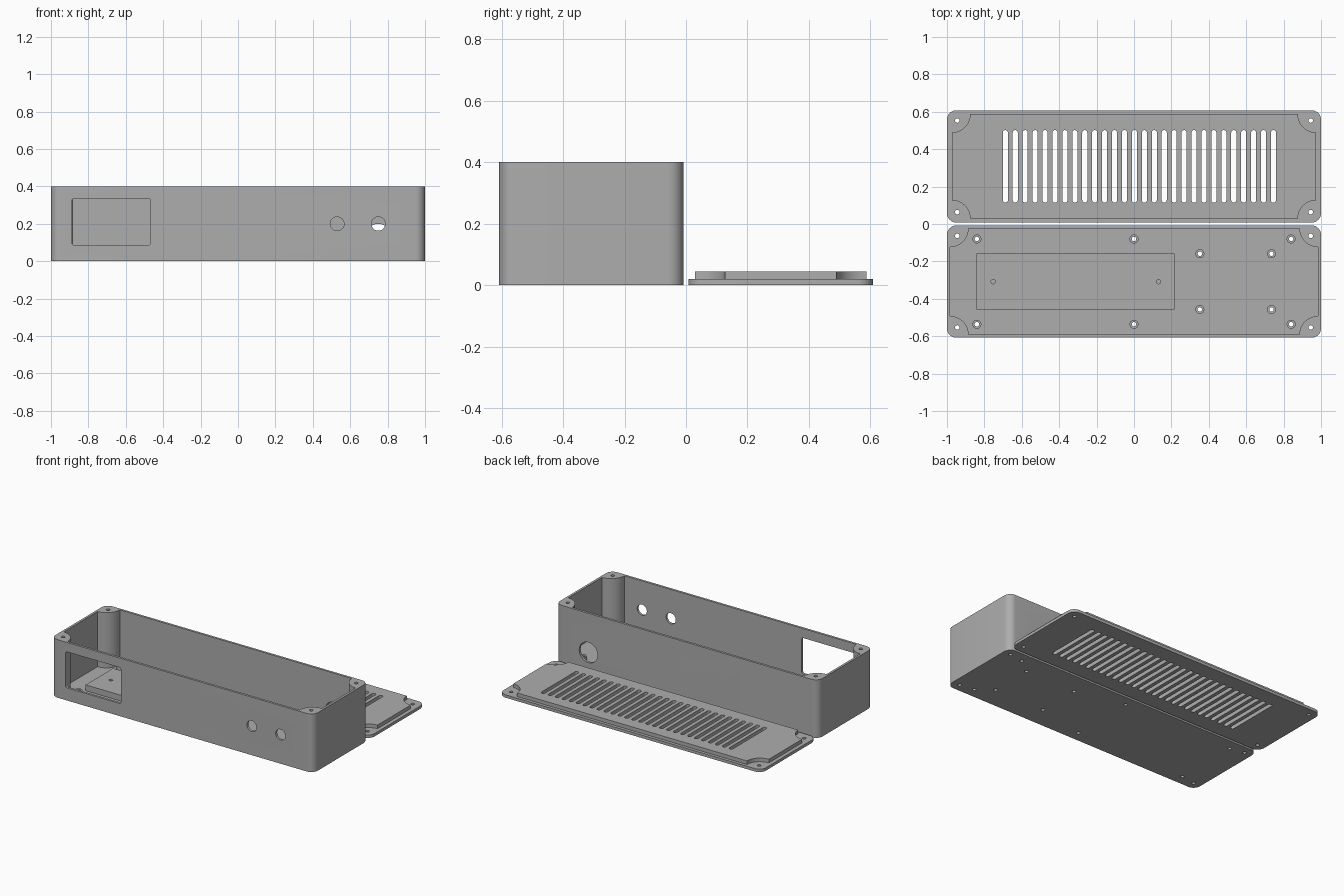
import bpy, bmesh, math
from mathutils import Vector

if "Cube" in bpy.data.objects:
    bpy.data.objects.remove(bpy.data.objects["Cube"])

grey = bpy.data.materials.new("matte grey")
grey.diffuse_color = (0.42, 0.42, 0.42, 1)
grey.use_nodes = True
grey.node_tree.nodes["Principled BSDF"].inputs["Base Color"].default_value = grey.diffuse_color

CY = 0.308            # distance of each part's centre from y = 0
HX, HY = 1.0, 0.30    # half size of the footprint
WALL, FLOOR, TOP = 0.016, 0.02, 0.4
SCREW = 0.055         # screw inset from the edges


def rounded(hx, hy, r, n=8):
    """Outline of a rounded rectangle."""
    pts = []
    for k, (sx, sy) in enumerate([(1, 1), (-1, 1), (-1, -1), (1, -1)]):
        for i in range(n + 1):
            a = math.pi / 2 * (k + i / n)
            pts.append((sx * (hx - r) + r * math.cos(a), sy * (hy - r) + r * math.sin(a)))
    return pts


def notched(hx, hy, r, n=12):
    """Outline of a rectangle with a concave quarter circle at each corner."""
    pts = []
    for k, (sx, sy) in enumerate([(1, 1), (-1, 1), (-1, -1), (1, -1)]):
        for i in range(n + 1):
            a = math.pi / 2 * (k + 3 - i / n) + math.pi
            a = math.pi / 2 * (k + 3) - math.pi / 2 * i / n
            pts.append((sx * hx + r * math.cos(a), sy * hy + r * math.sin(a)))
    return pts


def circle(r, n=24):
    return [(r * math.cos(2 * math.pi * i / n), r * math.sin(2 * math.pi * i / n)) for i in range(n)]


def extrude(bm, pts, lo, hi, at=(0, 0), axis="z"):
    """Add a prism from an outline; axis y maps the outline to x and z."""
    def put(p, h):
        x, y = p[0] + at[0], p[1] + at[1]
        return (x, y, h) if axis == "z" else (x, h, y)
    a = [bm.verts.new(put(p, lo)) for p in pts]
    b = [bm.verts.new(put(p, hi)) for p in pts]
    n = len(pts)
    faces = [bm.faces.new(a[::-1]), bm.faces.new(b)]
    faces += [bm.faces.new((a[i], a[(i + 1) % n], b[(i + 1) % n], b[i])) for i in range(n)]
    bmesh.ops.recalc_face_normals(bm, faces=faces)


def finish(name, bm):
    me = bpy.data.meshes.new(name)
    bm.to_mesh(me)
    bm.free()
    me.materials.append(grey)
    ob = bpy.data.objects.new(name, me)
    bpy.context.collection.objects.link(ob)
    return ob


def cut(ob, bm):
    """Subtract the shapes in bm and bake the result."""
    tool = finish("cutter", bm)
    tool.hide_render = True
    mod = ob.modifiers.new("cut", "BOOLEAN")
    mod.operation, mod.solver, mod.object = "DIFFERENCE", "EXACT", tool
    bpy.context.view_layer.objects.active = ob
    bpy.ops.object.modifier_apply(modifier=mod.name)
    bpy.data.objects.remove(tool)


def smooth(ob):
    bpy.ops.object.select_all(action="DESELECT")
    ob.select_set(True)
    bpy.context.view_layer.objects.active = ob
    bpy.ops.object.shade_smooth_by_angle(angle=math.radians(30))


corners = [(sx * (HX - SCREW), sy * (HY - SCREW)) for sx in (-1, 1) for sy in (-1, 1)]
mounts = [(x, y) for x in (-0.84, 0, 0.84) for y in (-0.228, 0.228)]
mounts += [(x, y) for x in (0.352, 0.735) for y in (-0.149, 0.149)]

# Case: tray with solid corner posts
bm = bmesh.new()
extrude(bm, rounded(HX, HY, 0.05), 0, TOP, (0, -CY))
case = finish("case", bm)
bm = bmesh.new()
extrude(bm, notched(HX - WALL, HY - WALL, 0.1), FLOOR, TOP + 0.1, (0, -CY))
cut(case, bm)

# Case openings: screw holes, front window, front holes, rear cable hole
bm = bmesh.new()
for x, y in corners + mounts:
    extrude(bm, circle(0.012, 16), -0.1, TOP + 0.1, (x, y - CY))
front, back = -CY - HY, -CY + HY
extrude(bm, rounded(0.21, 0.124, 0.01, 4), front - 0.05, front + 0.05, (-0.678, 0.211), "y")
for x in (0.53, 0.75):
    extrude(bm, circle(0.037), front - 0.05, front + 0.05, (x, 0.2), "y")
extrude(bm, circle(0.07, 32), back - 0.05, back + 0.05, (0.75, 0.13), "y")
cut(case, bm)
smooth(case)

# Standoffs: hollow tubes on the floor
for i, (x, y) in enumerate(mounts):
    bm = bmesh.new()
    extrude(bm, circle(0.024), FLOOR - 0.002, 0.055, (x, y - CY))
    post = finish(f"standoff_{i + 1}", bm)
    bm = bmesh.new()
    extrude(bm, circle(0.012, 16), -0.1, 0.2, (x, y - CY))
    cut(post, bm)
    smooth(post)

# Raised mounting block with two blind pilot holes
bm = bmesh.new()
extrude(bm, [(-0.842, -0.149), (0.217, -0.149), (0.217, 0.149), (-0.842, 0.149)],
        FLOOR - 0.002, 0.06, (0, -CY))
block = finish("mounting_block", bm)
bm = bmesh.new()
for x in (-0.753, 0.131):
    extrude(bm, circle(0.012, 16), 0.025, 0.2, (x, -CY))
cut(block, bm)
smooth(block)

# Lid plate and its raised lip, both pierced by vent slots
slots = [-0.688 + 0.0531 * i for i in range(28)]
for name, outline, lo, hi in [("lid_plate", rounded(HX, HY, 0.05), 0, 0.02),
                              ("lid_lip", notched(HX - 0.026, HY - 0.021, 0.098), 0.02, 0.045)]:
    bm = bmesh.new()
    extrude(bm, outline, lo, hi, (0, CY))
    part = finish(name, bm)
    bm = bmesh.new()
    for x in slots:
        extrude(bm, rounded(0.0135, 0.194, 0.0134, 5), -0.1, 0.2, (x, CY))
    if name == "lid_plate":
        for x, y in corners:
            extrude(bm, circle(0.012, 16), -0.1, 0.2, (x, y + CY))
    cut(part, bm)
    smooth(part)
